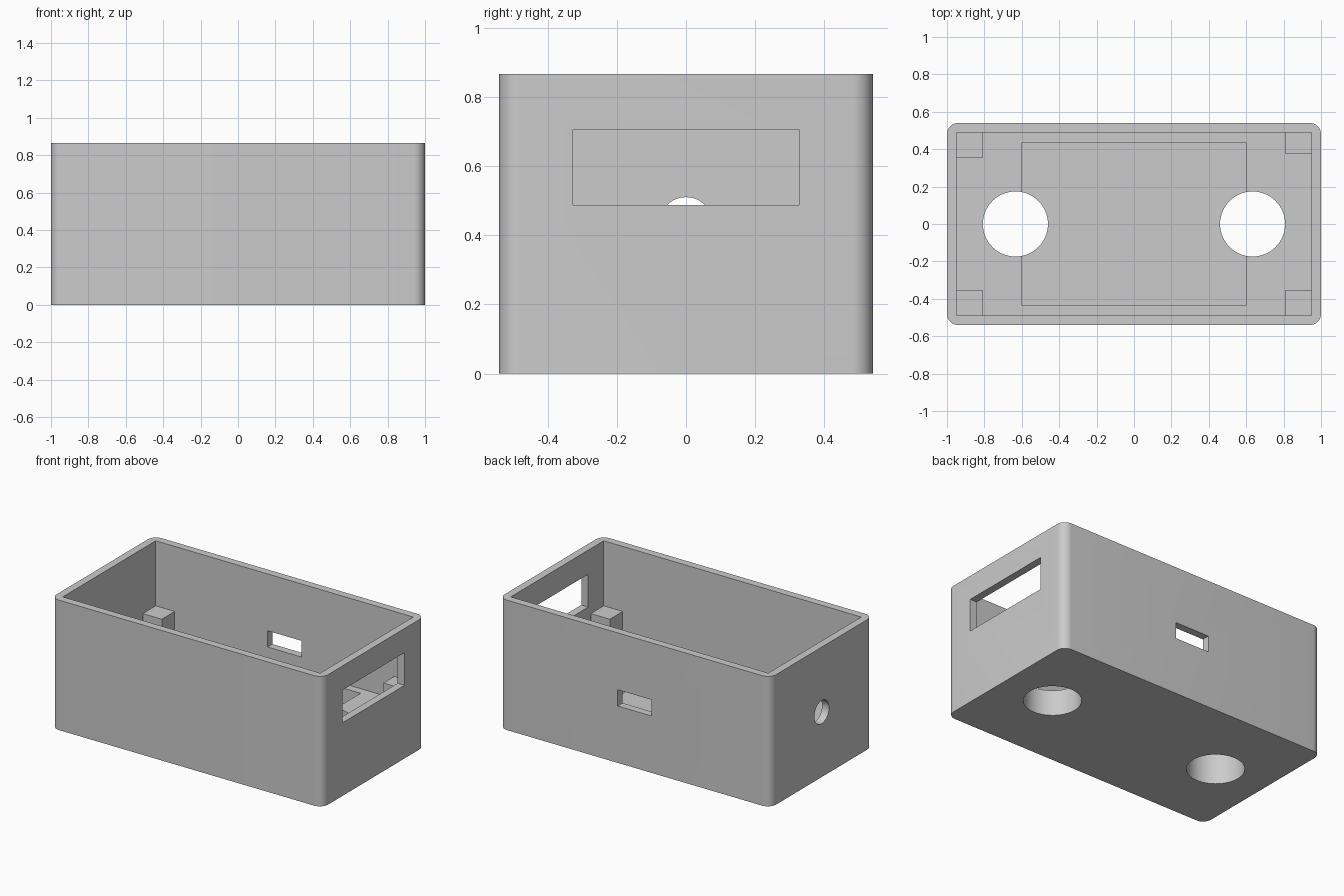
import bpy, bmesh, math
from mathutils import Matrix

if "Cube" in bpy.data.objects:
    bpy.data.objects.remove(bpy.data.objects["Cube"], do_unlink=True)

# Single plastic colour
GREY = (0.6, 0.6, 0.6, 1)
plastic = bpy.data.materials.new("grey_plastic")
plastic.use_nodes = True
plastic.diffuse_color = GREY
plastic.node_tree.nodes["Principled BSDF"].inputs["Base Color"].default_value = GREY

WALL_X, WALL_Y = 0.949, 0.489      # inner wall positions
HEIGHT, FLOOR, POCKET = 0.866, 0.285, 0.17
MID = HEIGHT / 2


def finish(name, bm):
    mesh = bpy.data.meshes.new(name)
    bm.to_mesh(mesh)
    bm.free()
    mesh.materials.append(plastic)
    obj = bpy.data.objects.new(name, mesh)
    bpy.context.collection.objects.link(obj)
    return obj


def box(name, x0, x1, y0, y1, z0, z1, corner=0):
    bm = bmesh.new()
    bmesh.ops.create_cube(bm, size=1)
    for v in bm.verts:
        v.co.x = x1 if v.co.x > 0 else x0
        v.co.y = y1 if v.co.y > 0 else y0
        v.co.z = z1 if v.co.z > 0 else z0
    if corner:
        upright = [e for e in bm.edges
                   if abs(e.verts[0].co.z - e.verts[1].co.z) > 0.01]
        bmesh.ops.bevel(bm, geom=upright, offset=corner, segments=10,
                        profile=0.5, affect='EDGES')
    return finish(name, bm)


def cylinder(name, centre, radius, depth, turn=0):
    bm = bmesh.new()
    bmesh.ops.create_cone(bm, cap_ends=True, segments=64, radius1=radius,
                          radius2=radius, depth=depth)
    bm.transform(Matrix.Translation(centre) @ Matrix.Rotation(turn, 4, 'Y'))
    return finish(name, bm)


def make_active(obj):
    bpy.ops.object.select_all(action='DESELECT')
    obj.select_set(True)
    bpy.context.view_layer.objects.active = obj


def cut(body, cutter):
    make_active(body)
    mod = body.modifiers.new("cut", 'BOOLEAN')
    mod.operation = 'DIFFERENCE'
    mod.solver = 'EXACT'
    mod.object = cutter
    bpy.ops.object.modifier_apply(modifier=mod.name)
    bpy.data.objects.remove(cutter, do_unlink=True)


# Enclosure with rounded upright corners
case = box("case", -1, 1, -0.54, 0.54, 0, HEIGHT, corner=0.06)

# Open cavity above a thick floor, and the recess in that floor
cut(case, box("cavity", -WALL_X, WALL_X, -WALL_Y, WALL_Y, FLOOR, 1))
cut(case, box("floor_recess", -0.599, 0.599, -0.435, 0.435, POCKET, 0.5))

# Two round openings through the floor
for side in (-1, 1):
    cut(case, cylinder("floor_opening", (side * 0.634, 0, 0.1), 0.174, 0.6))

# End window, back slot and round cable hole
cut(case, box("end_window", 0.9, 1.1, -0.326, 0.326, 0.487, 0.705))
cut(case, box("back_slot", -0.125, 0.125, 0.45, 0.6, MID - 0.054, MID + 0.054))
cut(case, cylinder("cable_hole", (-1, 0, MID), 0.077, 0.3, math.pi / 2))

make_active(case)
bpy.ops.object.shade_smooth_by_angle(angle=math.radians(30))

# Corner support posts, the back left one slimmer
for sx, x_name in ((-1, "right"), (1, "left")):
    for sy, y_name in ((-1, "front"), (1, "back")):
        inner = 0.374 if (sx, sy) == (1, 1) else 0.353
        xs = sorted((sx * 0.809, sx * (WALL_X + 0.005)))
        ys = sorted((sy * inner, sy * (WALL_Y + 0.005)))
        box(f"{y_name}_{x_name}_post", *xs, *ys, FLOOR - 0.01, MID)
